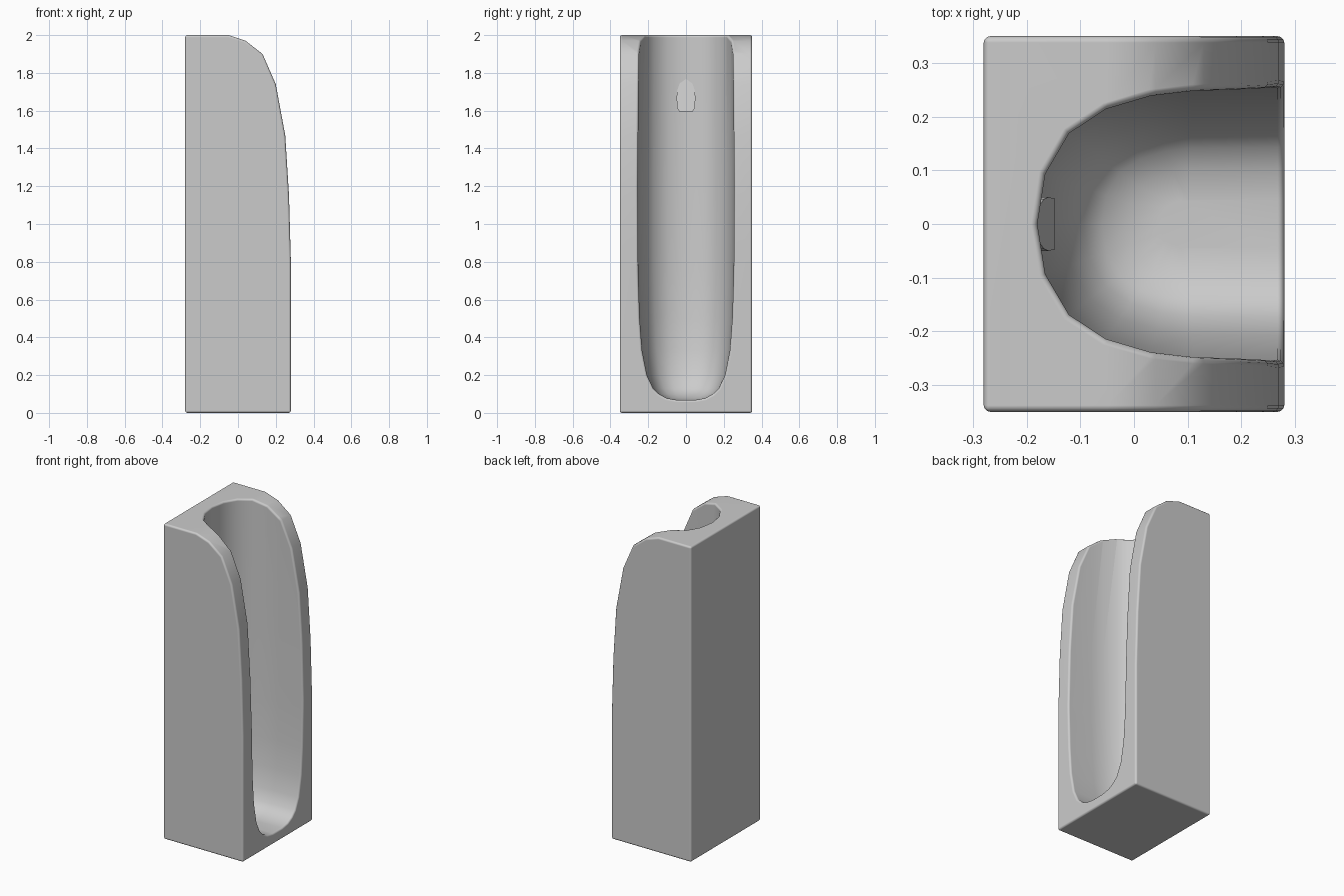
import bpy, bmesh, math

cube = bpy.data.objects.get("Cube")
if cube:
    bpy.data.objects.remove(cube, do_unlink=True)

grey = bpy.data.materials.new("plain grey")
grey.use_nodes = True
grey.diffuse_color = (0.6, 0.6, 0.6, 1)
grey.node_tree.nodes["Principled BSDF"].inputs["Base Color"].default_value = (0.6, 0.6, 0.6, 1)


def loft(name, rings):
    """Closed solid through equal-sized rings of points, capped at both ends."""
    bm = bmesh.new()
    loops = [[bm.verts.new(p) for p in ring] for ring in rings]
    for a, b in zip(loops, loops[1:]):
        for i in range(len(a)):
            j = (i + 1) % len(a)
            bm.faces.new((a[i], a[j], b[j], b[i]))
    bm.faces.new(loops[0])
    bm.faces.new(loops[-1])
    bmesh.ops.recalc_face_normals(bm, faces=bm.faces)
    mesh = bpy.data.meshes.new(name)
    bm.to_mesh(mesh)
    bm.free()
    obj = bpy.data.objects.new(name, mesh)
    bpy.context.collection.objects.link(obj)
    mesh.materials.append(grey)
    return obj


def activate(obj):
    bpy.ops.object.select_all(action='DESELECT')
    obj.select_set(True)
    bpy.context.view_layer.objects.active = obj


# Block with a curved upper front edge, extruded across its width
side = [(-.28, 0), (.28, 0), (.28, .8), (.27, 1.15), (.25, 1.47),
        (.2, 1.74), (.13, 1.9), (.04, 1.97), (-.05, 2), (-.28, 2)]
body = loft("holder_body", [[(x, y, z) for x, z in side] for y in (-.35, .35)])

# Channel cutter: U-shaped sections that shrink into a rounded floor
half = [(.36, .257), (.11, .252), (.03, .243), (-.055, .218), (-.125, .172), (-.17, .095)]
section = half + [(-.185, 0)] + [(x, -y) for x, y in reversed(half)]
PIVOT = .1
levels = [(.068, .18), (.078, .4), (.1, .56), (.13, .68), (.2, .81), (.33, .91),
          (.5, .96), (.75, .99), (1.2, 1.0), (2.1, .98)]
rings = []
for z, s in levels:
    rings.append([(x if x > PIVOT + .1 else PIVOT + (x - PIVOT) * s, y * s, z)
                  for x, y in section])
cutter = loft("channel_cutter", rings)
cutter.hide_render = True

# Carve the channel, then soften all hard edges
activate(body)
cut = body.modifiers.new("channel", 'BOOLEAN')
cut.operation = 'DIFFERENCE'
cut.solver = 'EXACT'
cut.object = cutter
bpy.ops.object.modifier_apply(modifier=cut.name)
bpy.data.objects.remove(cutter, do_unlink=True)
bevel = body.modifiers.new("soft_edges", 'BEVEL')
bevel.width = .012
bevel.segments = 3
bevel.limit_method = 'ANGLE'
bevel.angle_limit = math.radians(50)
bpy.ops.object.modifier_apply(modifier=bevel.name)
bpy.ops.object.shade_smooth_by_angle(angle=math.radians(40))
body.modifiers.new("even_shading", 'WEIGHTED_NORMAL').keep_sharp = True

# Small arched catch on the back wall, sloping out towards its lower lip
arch = [(-.035, 1.595), (.035, 1.595), (.047, 1.615)]
for i in range(9):
    a = math.pi * i / 8
    arch.append((.05 * math.cos(a), 1.67 + .1 * math.sin(a)))
arch.append((-.047, 1.615))
back = [(-.2, y, z) for y, z in arch]
front = [(-.147 - .035 * max(0, z - 1.615) / .155, y, z) for y, z in arch]
catch = loft("catch", [back, front])
activate(catch)
bpy.ops.object.shade_smooth_by_angle(angle=math.radians(35))
